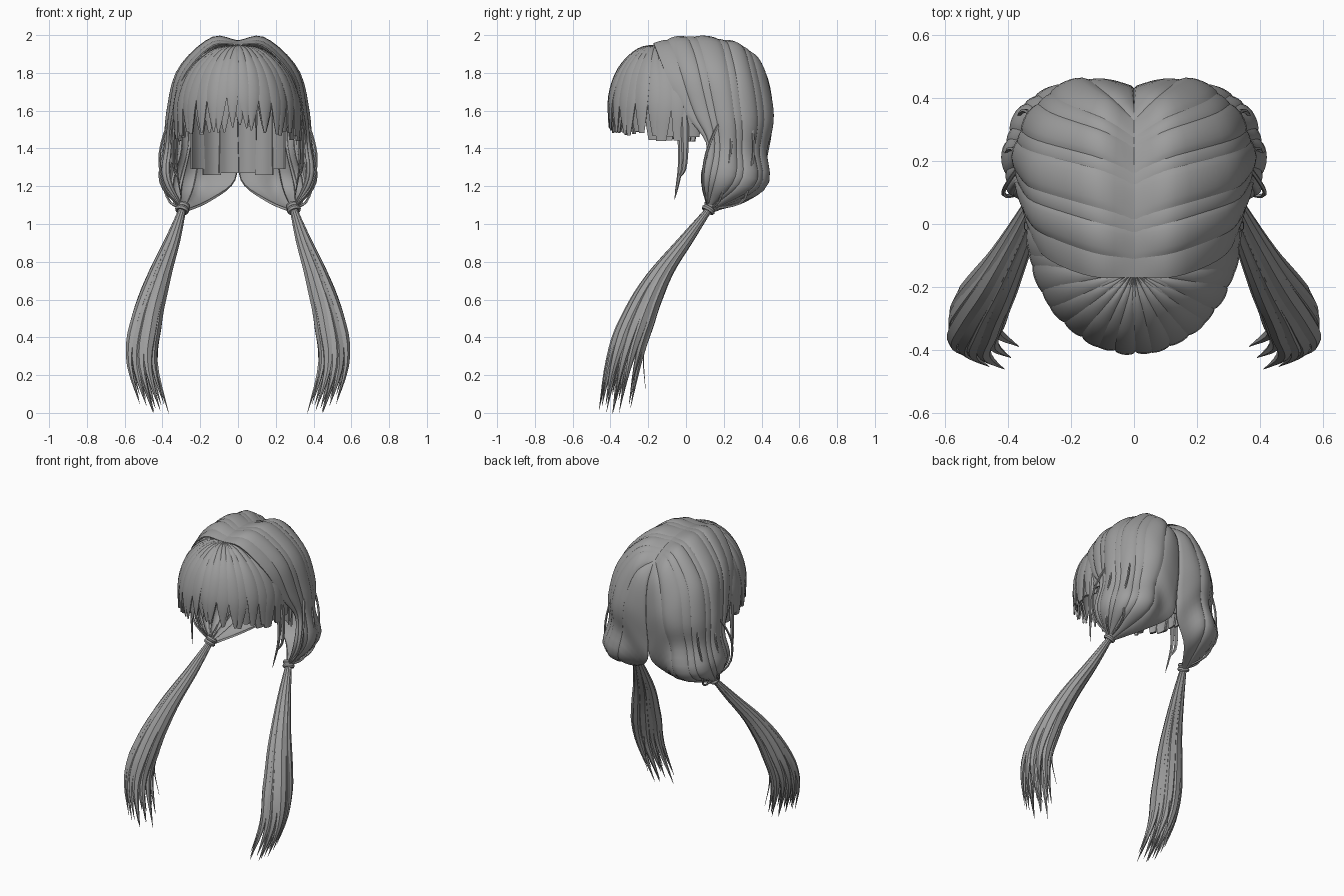
import bpy, bmesh, math, random
from mathutils import Vector

if "Cube" in bpy.data.objects:
    bpy.data.objects.remove(bpy.data.objects["Cube"])

random.seed(4)
HEAD = Vector((0, 0.08, 1.5))
mat = bpy.data.materials.new("ash_grey_hair")
mat.diffuse_color = (0.34, 0.34, 0.34, 1)
mat.use_nodes = True
mat.node_tree.nodes["Principled BSDF"].inputs["Base Color"].default_value = mat.diffuse_color


def spline(pts, t):
    """Catmull-Rom point at t in 0..1 through the given points."""
    pts = [Vector(p) for p in pts]
    pts = [2 * pts[0] - pts[1]] + pts + [2 * pts[-1] - pts[-2]]
    s = min(max(t, 0), 1) * (len(pts) - 3)
    i = min(int(s), len(pts) - 4)
    f = s - i
    a, b, c, d = pts[i:i + 4]
    return 0.5 * (2 * b + (c - a) * f + (2 * a - 5 * b + 4 * c - d) * f * f
                  + (3 * b - a - 3 * c + d) * f ** 3)


def sheet(bm, fn, nu, nv):
    """Add a grid fn(u, v) whose faces point away from the head."""
    g = [[bm.verts.new(fn(i / nu, j / nv)) for j in range(nv + 1)] for i in range(nu + 1)]
    faces = [bm.faces.new((g[i][j], g[i + 1][j], g[i + 1][j + 1], g[i][j + 1]))
             for i in range(nu) for j in range(nv)]
    total = 0
    for f in faces:
        f.normal_update()
        total += f.normal.dot(f.calc_center_median() - HEAD) * f.calc_area()
    if total < 0:
        bmesh.ops.reverse_faces(bm, faces=faces)


def tube(bm, path, radius, n, sides=6, flat=1.0, twist=0.0):
    """Add a closed tube along path(t) with radius(t)."""
    rings = []
    for k in range(n + 1):
        t = k / n
        p = path(t)
        d = (path(min(1, t + .01)) - path(max(0, t - .01))).normalized()
        a = d.cross(Vector((math.cos(twist), math.sin(twist), 0.1))).normalized()
        b = d.cross(a)
        ring = []
        for s in range(sides):
            w = 2 * math.pi * s / sides
            ring.append(bm.verts.new(p + radius(t) * (a * math.cos(w) + b * math.sin(w) * flat)))
        rings.append(ring)
    for r, q in zip(rings, rings[1:]):
        for s in range(sides):
            e = (s + 1) % sides
            bm.faces.new((r[s], r[e], q[e], q[s]))
    bm.faces.new(rings[0][::-1])
    bm.faces.new(rings[-1])


def finish(name, bm, mirror=False, thick=0.0, closed=False, angle=40):
    if closed:
        bmesh.ops.recalc_face_normals(bm, faces=bm.faces[:])
    me = bpy.data.meshes.new(name)
    bm.to_mesh(me)
    bm.free()
    me.materials.append(mat)
    ob = bpy.data.objects.new(name, me)
    bpy.context.collection.objects.link(ob)
    bpy.ops.object.select_all(action='DESELECT')
    bpy.context.view_layer.objects.active = ob
    ob.select_set(True)
    if thick:
        m = ob.modifiers.new("thickness", 'SOLIDIFY')
        m.thickness, m.offset = thick, -1
        bpy.ops.object.modifier_apply(modifier=m.name)
    if mirror:
        m = ob.modifiers.new("mirror", 'MIRROR')
        m.use_mirror_merge = False
        bpy.ops.object.modifier_apply(modifier=m.name)
    bpy.ops.object.shade_smooth_by_angle(angle=math.radians(angle))


# Gathered hair: guide strands from the centre parting to the side tie
GUIDES = [
    [(0, -.17, 1.95), (.14, -.165, 1.94), (.285, -.10, 1.78), (.335, .00, 1.58), (.355, .11, 1.42), (.36, .08, 1.25), (.295, .11, 1.09)],
    [(0, -.03, 1.97), (.14, .00, 1.972), (.305, .07, 1.81), (.357, .13, 1.58), (.37, .15, 1.42), (.39, .12, 1.25), (.305, .115, 1.09)],
    [(0, .12, 1.965), (.14, .175, 1.962), (.30, .23, 1.80), (.36, .25, 1.58), (.37, .25, 1.40), (.40, .24, 1.23), (.315, .13, 1.09)],
    [(0, .25, 1.93), (.12, .315, 1.92), (.245, .36, 1.76), (.30, .375, 1.56), (.305, .355, 1.39), (.34, .37, 1.21), (.31, .15, 1.08)],
    [(0, .33, 1.885), (.08, .41, 1.81), (.14, .45, 1.64), (.17, .45, 1.52), (.18, .42, 1.38), (.21, .41, 1.19), (.29, .15, 1.065)],
    [(0, .36, 1.86), (0, .42, 1.74), (0, .435, 1.56), (0, .415, 1.38), (.02, .39, 1.22), (.15, .30, 1.115), (.27, .13, 1.065)],
]


def scalp(u, v):
    return spline([spline(g, v) for g in GUIDES], u)


bm = bmesh.new()
EDGES = [0, .10, .20, .27, .40, .47, .58, .66, .78, 1.0]
for i, (lo, hi) in enumerate(zip(EDGES, EDGES[1:])):
    lift = (0, .007, .001, .008)[i % 4]

    def lock(t, v, i=i, lo=lo, hi=hi, lift=lift):
        u = lo - .018 + (hi - lo + .036) * t
        u += 0.022 * math.sin(8 * v + 5 * u) * math.sin(math.pi * v) * min(1, 8 * (1 - u), 8 * max(0, u))
        u = min(max(u, 0), 1)
        p = scalp(u, v)
        du = scalp(min(1, u + .02), v) - scalp(max(0, u - .02), v)
        dv = scalp(u, min(1, v + .02)) - scalp(u, max(0, v - .02))
        n = du.cross(dv).normalized()
        if n.dot(p - HEAD) < 0:
            n = -n
        p += n * (lift + 0.013 * math.sin(math.pi * t) ** 0.6 - 0.004) * min(1, 7 * v + .1, 7 * (1 - v) + .2)
        p.x = max(p.x, 0)
        return p
    sheet(bm, lock, 8, 26)
finish("gathered_hair", bm, mirror=True, thick=0.012)

# Fringe: locks fanning from the front of the parting
ROOT = Vector((0, -0.15, 1.945))
DROP = [(0, 1.945, 0), (.40, 1.922, 0), (.79, 1.82, 0), (.99, 1.67, 0), (.985, 1.5, 0)]


def fringe_layer(name, count, span, scale, sweep):
    bm = bmesh.new()
    for i in range(count):
        mid = math.radians(-span + 2 * span * (i + .5) / count)
        half = math.radians(span / count) * random.uniform(1.2, 1.5)
        side = abs(math.sin(mid))
        tip = 1.505 - 0.05 * side ** 2 + random.uniform(-.022, .022)
        lift = 0.007 * (i % 2)
        keep = .92 - .5 * side ** 3     # side locks end blunter

        def lock(t, v):
            taper = 1 if v < .55 else 1 - keep * ((v - .55) / .45) ** 2.2
            a = mid + half * (2 * t - 1) * taper + sweep * math.sin(i * 2.1) * max(0, v - .5)
            r, z, _ = spline(DROP, v)
            r = r * scale + (lift + 0.016 * math.sin(math.pi * t) ** .7) * min(1, 3 * v)
            z = 1.945 - (1.945 - z) * (1.945 - tip) / .445
            rim = Vector((.335 * math.sin(a), -.02 - .39 * math.cos(a), 0))
            p = ROOT.lerp(rim, r)
            p.z = z + .008 * math.sin(math.pi * t) * (1 - v)
            return p
        sheet(bm, lock, 6, 16)
    finish(name, bm, thick=0.009)


fringe_layer("fringe_under", 15, 100, .95, .08)
fringe_layer("fringe_top", 20, 102, 1.0, .12)

# Inner curtain of short flared locks behind the face, split in the middle
bm = bmesh.new()
for i in range(6):
    end = (.43, .46, .45)[min(i, 5 - i)]

    def panel(t, v, i=i, end=end):
        a = math.radians((i - 2.5) * 19.5 + (2 * t - 1) * (8.5 + 2.5 * v))
        bulge = .012 * math.sin(math.pi * t) + .006 * (i % 2)
        return Vector(((.30 - .01 * v) * math.sin(a), .08 + (.27 + bulge) * math.cos(a), 1.72 - end * v))
    sheet(bm, panel, 4, 6)
finish("inner_curtain", bm, thick=0.008)

# Loose lock hanging in front of each ear
bm = bmesh.new()
for dx, dy, end in ((0, 0, 1.13), (.015, .02, 1.24)):
    pts = [(.31 + dx, -.03 + dy, 1.62), (.325 + dx, -.025 + dy, 1.45), (.325 + dx, -.03 + dy, 1.3), (.30 + dx, -.06 + dy, end)]
    tube(bm, lambda t: spline(pts, t), lambda t: .024 * (1 - t) ** .6 + .001, 10, 6, .5)
finish("ear_locks", bm, mirror=True, closed=True)

# Thin flyaway strands looping out of the sides
bm = bmesh.new()
LOOPS = [
    [(.35, .20, 1.58), (.395, .14, 1.46), (.415, .10, 1.34), (.39, .09, 1.2), (.30, .12, 1.09)],
    [(.31, .33, 1.60), (.345, .36, 1.42), (.365, .34, 1.27), (.34, .30, 1.12), (.30, .14, 1.08)],
    [(.36, .22, 1.52), (.390, .24, 1.42), (.405, .22, 1.28), (.37, .18, 1.13), (.30, .13, 1.08)],
]
for pts in LOOPS:
    tube(bm, lambda t: spline(pts, t), lambda t: .007, 14, 5)
finish("flyaway_strands", bm, mirror=True, closed=True)

# Hair ties: two stacked bands around each gathered end
bm = bmesh.new()
TIE = Vector((.293, .125, 1.085))
AXIS = Vector((.25, -.5, -.8)).normalized()
SIDE = AXIS.cross(Vector((1, 0, 0))).normalized()
UP = AXIS.cross(SIDE)
for k in (-.012, .012):
    rings = []
    for i in range(16):
        w = 2 * math.pi * i / 16
        out = SIDE * math.cos(w) + UP * math.sin(w)
        rings.append([bm.verts.new(TIE + AXIS * k + out * (.028 + .010 * math.cos(q)) + AXIS * .013 * math.sin(q))
                      for q in (math.pi * j / 3 for j in range(6))])
    for i in range(16):
        r, q = rings[i], rings[(i + 1) % 16]
        for j in range(6):
            bm.faces.new((r[j], r[(j + 1) % 6], q[(j + 1) % 6], q[j]))
finish("hair_ties", bm, mirror=True, closed=True)

# Pigtails: bundles of tapered locks sweeping out and forward
TAIL = [(.29, .13, 1.09), (.345, .00, .92), (.42, -.15, .72), (.485, -.26, .5), (.51, -.335, .27), (.435, -.39, -.01)]
bm = bmesh.new()
for i in range(17):
    outer = i < 12
    w = 2 * math.pi * i / (12 if outer else 5)
    rad = 1.0 if outer else .45
    reach = random.uniform(.92, 1.0)
    flare = random.uniform(.9, 1.15)

    def strand(t, w=w, rad=rad, reach=reach, flare=flare):
        s = t * reach
        spread = (.012 + .060 * min(1, s / .65)) * rad * (flare if s > .5 else 1 + (flare - 1) * s * 2)
        return spline(TAIL, s) + Vector((math.cos(w) * spread * .9, math.sin(w) * spread * 1.15, math.sin(w) * spread * .3))

    def width(t):
        body = .011 + .021 * min(1, t / .5)
        return body * (1 if t < .68 else max(.03, 1 - ((t - .68) / .32) ** 1.5))
    tube(bm, strand, width, 20, 6, .65, w)
# one fine wisp trailing behind each bundle
wisp = [(.44, -.14, .68), (.47, -.2, .48), (.47, -.225, .3), (.44, -.215, .13)]
tube(bm, lambda t: spline(wisp, t), lambda t: .009 * (1 - t) + .001, 12, 5)
finish("pigtails", bm, mirror=True, closed=True)
